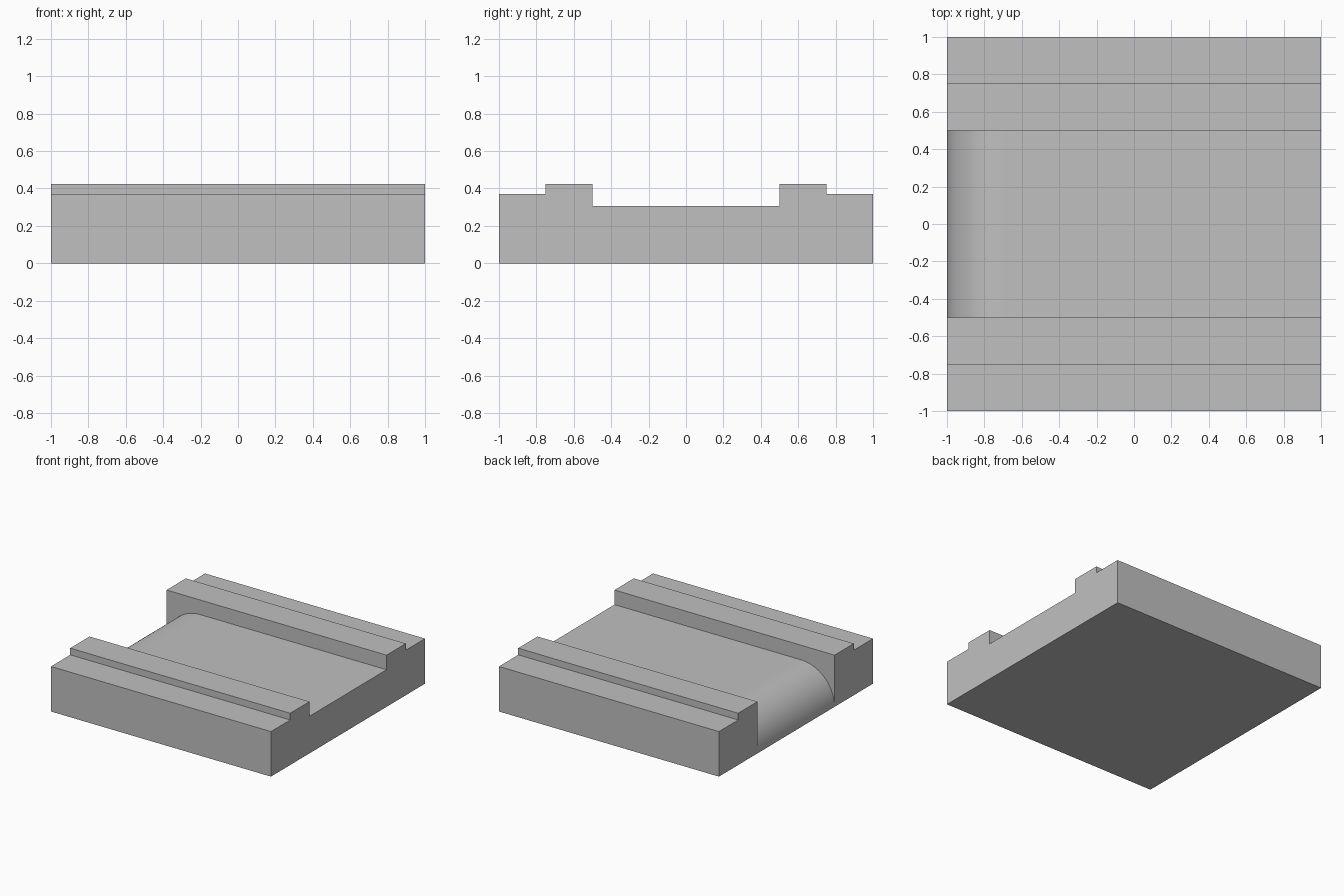
import bpy, bmesh, math
from mathutils import Vector

cube = bpy.data.objects.get("Cube")
if cube:
    bpy.data.objects.remove(cube, do_unlink=True)

grey = bpy.data.materials.new("light grey")
grey.use_nodes = True
GREY = (0.527, 0.527, 0.527, 1)
grey.diffuse_color = GREY
grey.node_tree.nodes["Principled BSDF"].inputs["Base Color"].default_value = GREY

FLOOR, SHOULDER, RAIL = 0.305, 0.37, 0.425
INNER, OUTER = 0.5, 0.75


def prism(name, outline, to_point, sweep):
    """Extrude a closed 2D outline along the sweep vector."""
    bm = bmesh.new()
    face = bm.faces.new([bm.verts.new(to_point(a, b)) for a, b in outline])
    moved = bmesh.ops.extrude_face_region(bm, geom=[face])["geom"]
    bmesh.ops.translate(bm, vec=Vector(sweep),
                        verts=[g for g in moved if isinstance(g, bmesh.types.BMVert)])
    bmesh.ops.recalc_face_normals(bm, faces=bm.faces)
    mesh = bpy.data.meshes.new(name)
    bm.to_mesh(mesh)
    bm.free()
    mesh.materials.append(grey)
    obj = bpy.data.objects.new(name, mesh)
    bpy.context.collection.objects.link(obj)
    return obj


# Stepped side kerbs, running the full length along x
kerb = [(INNER, 0), (1, 0), (1, SHOULDER), (OUTER, SHOULDER), (OUTER, RAIL), (INNER, RAIL)]
for name, side in (("front_kerb", -1), ("back_kerb", 1)):
    prism(name, kerb, lambda y, z: (-1, side * y, z), (2, 0, 0))

# Sunken channel floor, rounded down to the ground at the -x end
STEPS = 32
arc = [(-1 + FLOOR * (1 - math.cos(t)), FLOOR * math.sin(t))
       for t in (i / STEPS * math.pi / 2 for i in range(STEPS + 1))]
channel = prism("channel_floor", arc + [(1, FLOOR), (1, 0)],
                lambda x, z: (x, -INNER, z), (0, 2 * INNER, 0))

# Smooth shading on the rounded end only
bpy.ops.object.select_all(action="DESELECT")
channel.select_set(True)
bpy.context.view_layer.objects.active = channel
bpy.ops.object.shade_smooth_by_angle(angle=math.radians(30))
